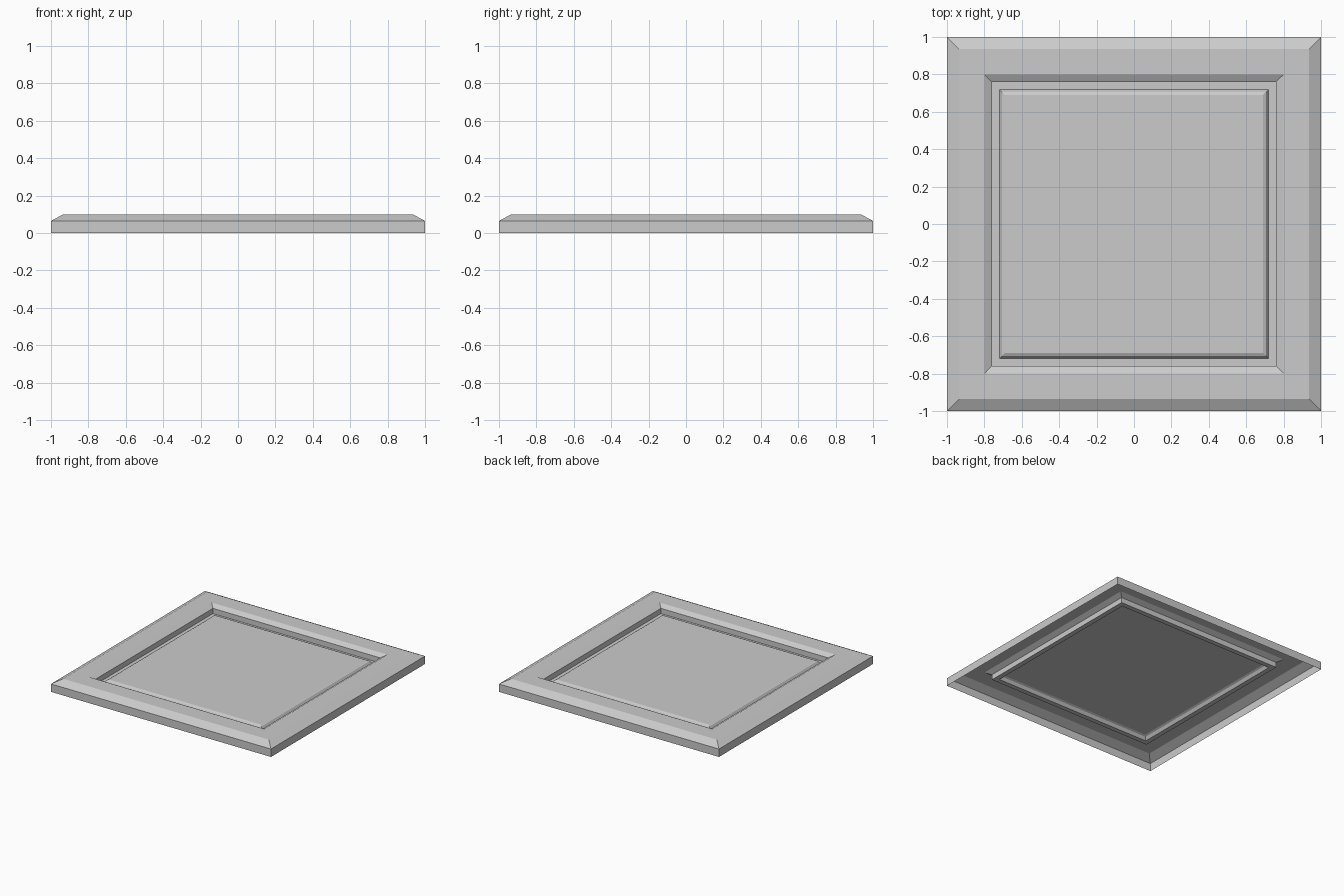
import bpy, bmesh

if "Cube" in bpy.data.objects:
    bpy.data.objects.remove(bpy.data.objects["Cube"])

# Half-width and height of each square ring, from outer rim to centre panel
PROFILE = [
    (1.0, 0.0), (1.0, 0.065),         # outer rim
    (0.935, 0.1), (0.80, 0.1),        # outer chamfer, flat frame
    (0.76, 0.078), (0.76, 0.035),     # inner chamfer, groove wall
    (0.72, 0.035),                    # groove floor
    (0.705, 0.058), (0.69, 0.065),    # rounded edge of raised panel
]


def ring(bm, r, z):
    return [bm.verts.new((x * r, y * r, z))
            for x, y in ((-1, -1), (1, -1), (1, 1), (-1, 1))]


# Open-bottomed shell made of nested square rings
bm = bmesh.new()
rings = [ring(bm, r, z) for r, z in PROFILE]
for a, b in zip(rings, rings[1:]):
    for i in range(4):
        j = (i + 1) % 4
        bm.faces.new((a[i], a[j], b[j], b[i]))

# Centre panel
bm.faces.new(rings[-1])

mesh = bpy.data.meshes.new("framed_panel")
bm.to_mesh(mesh)
bm.free()
panel = bpy.data.objects.new("framed_panel", mesh)
bpy.context.collection.objects.link(panel)
